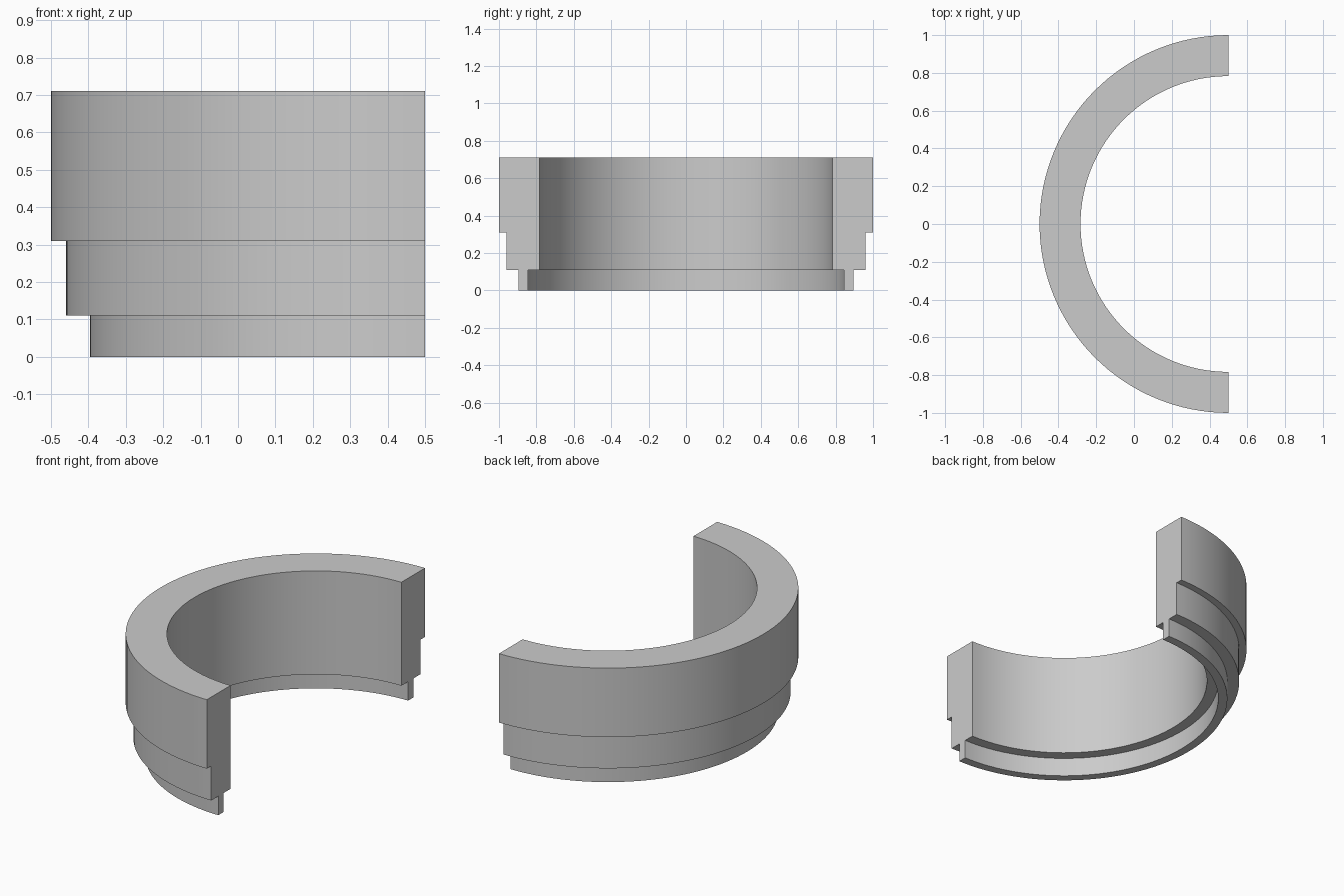
import bpy, bmesh
from math import radians
from mathutils import Matrix, Vector

cube = bpy.data.objects.get("Cube")
if cube:
    bpy.data.objects.remove(cube, do_unlink=True)

SEGMENTS = 64
AXIS_X = 0.5

# Plain grey material
grey = bpy.data.materials.new("light_grey")
grey.use_nodes = True
colour = (0.6, 0.6, 0.6, 1)
grey.diffuse_color = colour
grey.node_tree.nodes["Principled BSDF"].inputs["Base Color"].default_value = colour

# Stepped cross-section as (radius, height)
profile = [(0.895, 0), (0.895, 0.11), (0.96, 0.11), (0.96, 0.31), (1, 0.31),
           (1, 0.71), (0.783, 0.71), (0.783, 0.11), (0.845, 0.11), (0.845, 0)]

# Sweep the section through half a turn, leaving both ends to be capped
bm = bmesh.new()
rings = []
for i in range(SEGMENTS + 1):
    turn = Matrix.Rotation(radians(90 + 180 * i / SEGMENTS), 3, 'Z')
    rings.append([bm.verts.new(turn @ Vector((r, 0, z)) + Vector((AXIS_X, 0, 0)))
                  for r, z in profile])
count = len(profile)
for a, b in zip(rings, rings[1:]):
    for j in range(count):
        k = (j + 1) % count
        bm.faces.new((a[j], b[j], b[k], a[k]))

# Flat end faces
bm.faces.new(rings[0])
bm.faces.new(rings[-1])
bmesh.ops.recalc_face_normals(bm, faces=bm.faces[:])

mesh = bpy.data.meshes.new("half_ring")
bm.to_mesh(mesh)
bm.free()
mesh.materials.append(grey)
ring = bpy.data.objects.new("stepped_half_ring", mesh)
bpy.context.collection.objects.link(ring)

# Smooth curved walls with sharp steps
bpy.ops.object.select_all(action='DESELECT')
ring.select_set(True)
bpy.context.view_layer.objects.active = ring
bpy.ops.object.shade_smooth_by_angle(angle=radians(30))
